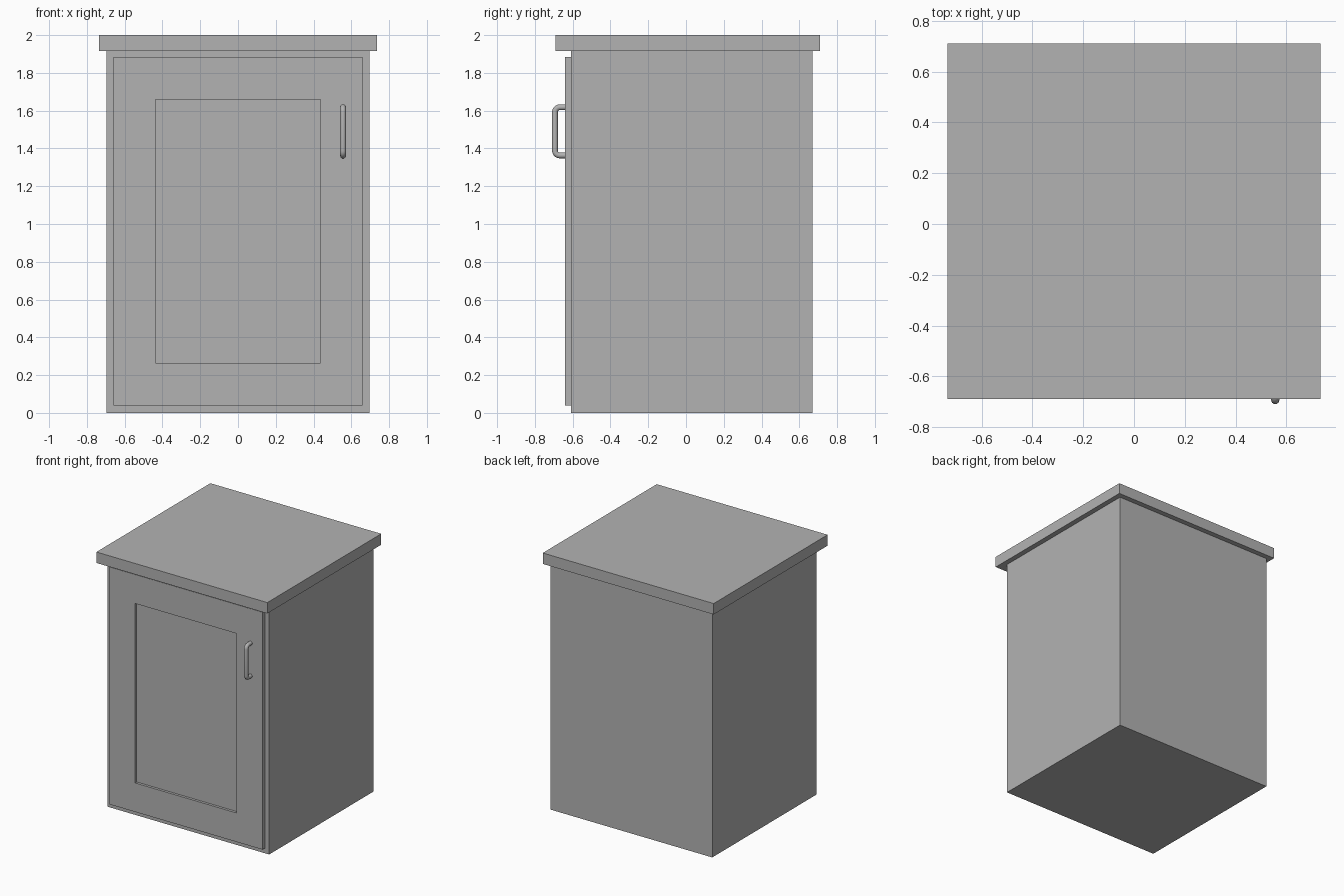
import bpy
import bmesh
import math
from mathutils import Vector

cube = bpy.data.objects.get("Cube")
if cube:
    bpy.data.objects.remove(cube, do_unlink=True)

grey = bpy.data.materials.new("neutral_grey")
grey.use_nodes = True
grey.diffuse_color = (0.45, 0.45, 0.45, 1)
grey.node_tree.nodes["Principled BSDF"].inputs["Base Color"].default_value = grey.diffuse_color


def add_object(name, data):
    obj = bpy.data.objects.new(name, data)
    bpy.context.collection.objects.link(obj)
    data.materials.append(grey)
    return obj


def box(name, low, high):
    low, high = Vector(low), Vector(high)
    bm = bmesh.new()
    bmesh.ops.create_cube(bm, size=1)
    bmesh.ops.scale(bm, vec=high - low, verts=bm.verts)
    bmesh.ops.translate(bm, vec=(low + high) / 2, verts=bm.verts)
    mesh = bpy.data.meshes.new(name)
    bm.to_mesh(mesh)
    bm.free()
    return add_object(name, mesh)


# Carcass and overhanging worktop
box("cabinet_body", (-0.695, -0.61, 0), (0.695, 0.67, 1.915))
box("worktop", (-0.735, -0.69, 1.915), (0.735, 0.71, 2))

# Door with a recessed centre panel
door = box("door", (-0.66, -0.64, 0.04), (0.66, -0.61, 1.885))
cutter = box("panel_cutter", (-0.437, -0.7, 0.265), (0.437, -0.62, 1.66))
cutter.hide_render = True
cutter.hide_set(True)
recess = door.modifiers.new("panel_recess", "BOOLEAN")
recess.operation = "DIFFERENCE"
recess.solver = "EXACT"
recess.object = cutter
bpy.context.view_layer.objects.active = door
bpy.ops.object.modifier_apply(modifier=recess.name)
bpy.data.objects.remove(cutter, do_unlink=True)

# Bar handle: a round tube with rounded corners
radius, bend = 0.016, 0.025
x, wall, front = 0.556, -0.635, -0.694
bottom, top = 1.363, 1.618
path = [(x, wall, bottom)]
for z, side, start in ((bottom, 1, 0), (top, -1, 90)):
    for i in range(6):
        a = math.radians(start + i * 18)
        if side > 0:
            offset = (math.sin(a), math.cos(a))
        else:
            offset = (math.sin(a), -math.cos(a))
        path.append((x, front + bend * (1 - offset[0]), z + side * bend + bend * (-offset[1] if side > 0 else offset[1])))
path.append((x, wall, top))

curve = bpy.data.curves.new("handle", "CURVE")
curve.dimensions = "3D"
curve.bevel_depth = radius
curve.bevel_resolution = 3
curve.use_fill_caps = True
spline = curve.splines.new("POLY")
spline.points.add(len(path) - 1)
for point, co in zip(spline.points, path):
    point.co = (*co, 1)
handle = add_object("handle", curve)

bpy.ops.object.select_all(action="DESELECT")
handle.select_set(True)
bpy.context.view_layer.objects.active = handle
bpy.ops.object.convert(target="MESH")
bpy.ops.object.shade_smooth_by_angle(angle=math.radians(40))
